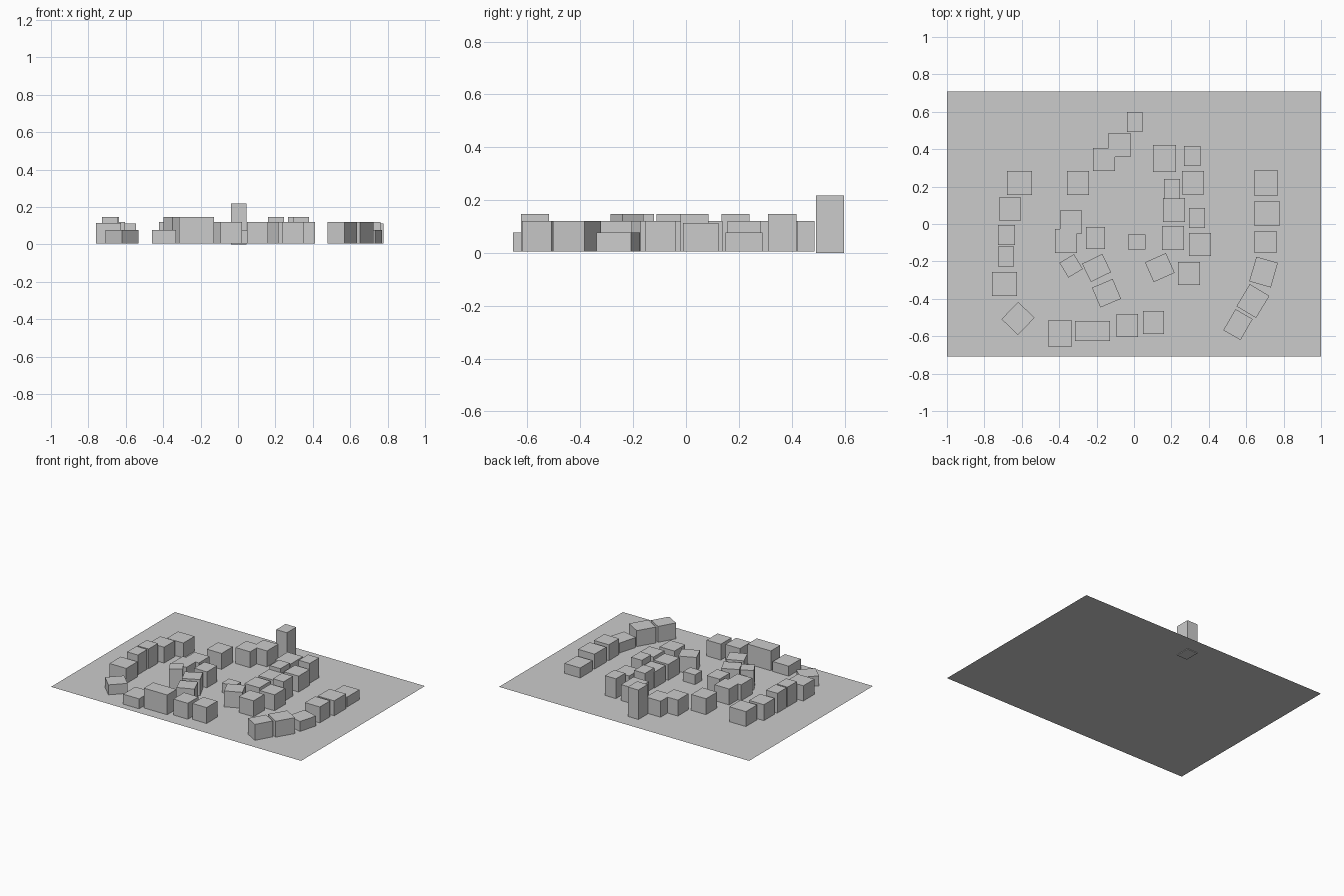
import bpy
from math import radians

GROUND = 0.005


def block(name, x, y, w, d, top, angle=0, base=GROUND):
    """Plain box house: centre, width, depth, roof height, rotation in degrees."""
    bpy.ops.mesh.primitive_cube_add(size=1, location=(x, y, (base + top) / 2),
                                    rotation=(0, 0, radians(angle)))
    ob = bpy.context.object
    ob.name = name
    ob.scale = (w, d, top - base)
    return ob


def row(name, houses):
    for i, h in enumerate(houses, 1):
        block(f"{name}_{i}", *h)


# flat ground sheet
bpy.ops.mesh.primitive_plane_add(size=1, location=(0, 0, GROUND))
ground = bpy.context.object
ground.name = "ground"
ground.scale = (2, 1.415, 1)

# tower at the back, reaching slightly through the ground
block("tower", 0.004, 0.545, 0.085, 0.107, 0.218, base=0)

# curved row on the left edge
row("left_house", [
    (-0.612, 0.22, 0.132, 0.128, 0.113),
    (-0.663, 0.08, 0.118, 0.123, 0.12),
    (-0.682, -0.058, 0.09, 0.107, 0.148),
    (-0.684, -0.175, 0.086, 0.107, 0.148),
    (-0.692, -0.32, 0.134, 0.128, 0.115),
    (-0.62, -0.505, 0.128, 0.122, 0.077, 46),
])

# inner left arc
row("inner_left_house", [
    (-0.078, 0.422, 0.118, 0.128, 0.12),
    (-0.160, 0.345, 0.118, 0.123, 0.12),
    (-0.299, 0.219, 0.118, 0.128, 0.12),
    (-0.337, 0.011, 0.118, 0.123, 0.12),
    (-0.364, -0.09, 0.118, 0.128, 0.12),
    (-0.206, -0.075, 0.102, 0.118, 0.12),
    (-0.336, -0.224, 0.09, 0.092, 0.148, 31),
    (-0.200, -0.235, 0.12, 0.108, 0.12, 26),
    (-0.147, -0.37, 0.12, 0.115, 0.12, 23),
])

# row along the front edge
row("front_house", [
    (-0.396, -0.586, 0.128, 0.139, 0.077),
    (-0.222, -0.572, 0.187, 0.107, 0.148),
    (-0.036, -0.543, 0.116, 0.123, 0.12),
    (0.104, -0.527, 0.113, 0.123, 0.12),
])

# small hut in the central square
block("square_hut", 0.015, -0.097, 0.095, 0.08, 0.075)

# inner right arc
row("inner_right_house", [
    (0.163, 0.35, 0.123, 0.144, 0.12),
    (0.312, 0.364, 0.088, 0.107, 0.148),
    (0.316, 0.22, 0.118, 0.126, 0.12),
    (0.203, 0.187, 0.086, 0.107, 0.148),
    (0.214, 0.075, 0.118, 0.128, 0.12),
    (0.336, 0.032, 0.086, 0.107, 0.148),
    (0.209, -0.075, 0.118, 0.128, 0.12),
    (0.353, -0.11, 0.118, 0.123, 0.12),
    (0.138, -0.233, 0.122, 0.115, 0.12, 24),
    (0.294, -0.265, 0.118, 0.123, 0.12),
])

# curved row on the right edge
row("right_house", [
    (0.706, 0.219, 0.125, 0.14, 0.077),
    (0.711, 0.056, 0.132, 0.134, 0.113),
    (0.703, -0.096, 0.12, 0.118, 0.12),
    (0.693, -0.257, 0.12, 0.137, 0.077, -16),
    (0.636, -0.412, 0.122, 0.138, 0.12, -31),
    (0.556, -0.538, 0.106, 0.13, 0.12, -30),
])
